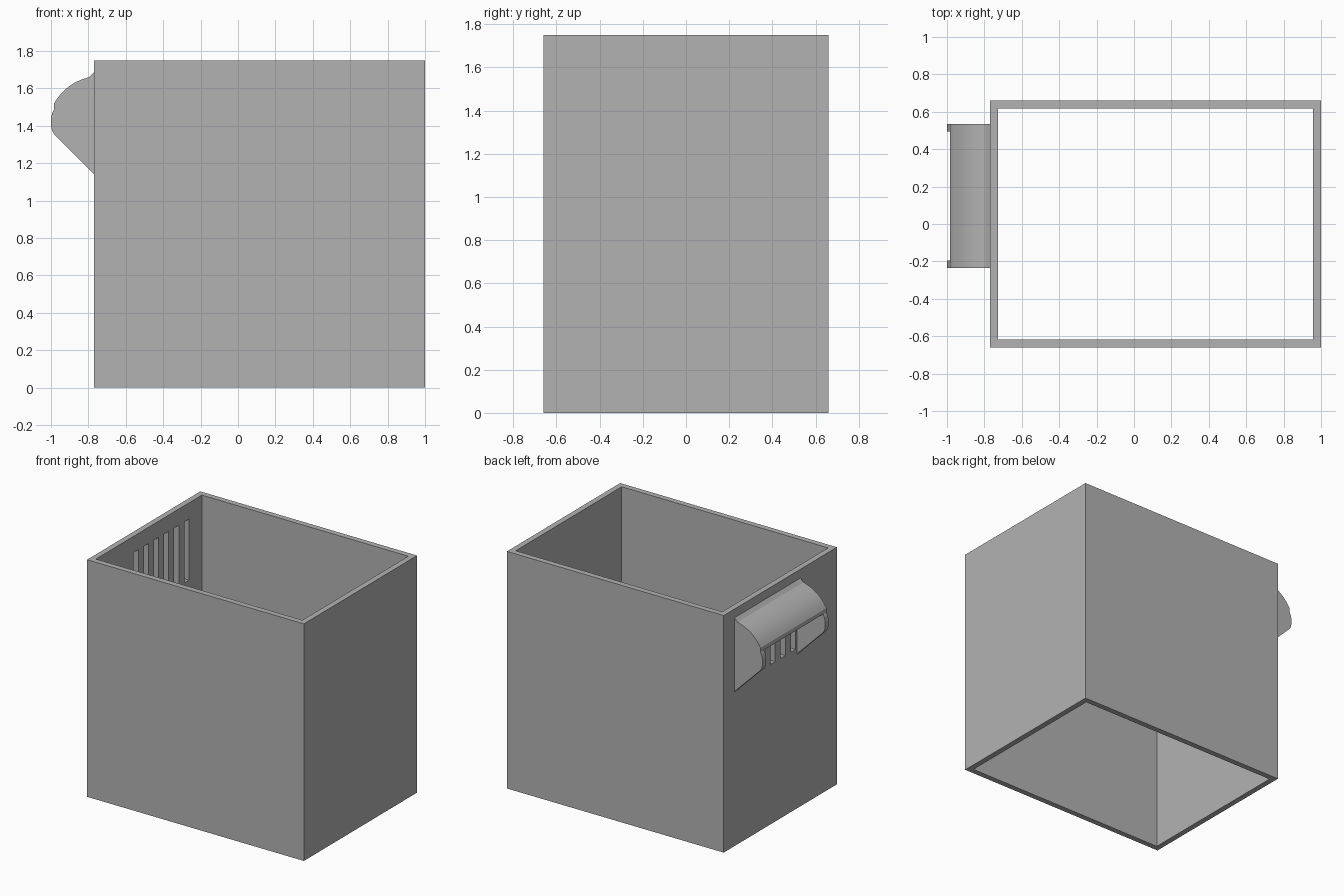
import bpy, bmesh
from mathutils import Vector

if "Cube" in bpy.data.objects:
    bpy.data.objects.remove(bpy.data.objects["Cube"], do_unlink=True)

# One plain grey for everything
grey = bpy.data.materials.new("plain grey")
grey.use_nodes = True
colour = (0.45, 0.45, 0.45, 1)
grey.diffuse_color = colour
grey.node_tree.nodes["Principled BSDF"].inputs["Base Color"].default_value = colour


def finish(name, bm):
    bmesh.ops.recalc_face_normals(bm, faces=bm.faces)
    mesh = bpy.data.meshes.new(name)
    bm.to_mesh(mesh)
    bm.free()
    mesh.materials.append(grey)
    obj = bpy.data.objects.new(name, mesh)
    bpy.context.collection.objects.link(obj)
    return obj


def add_box(bm, low, high):
    low, high = Vector(low), Vector(high)
    verts = bmesh.ops.create_cube(bm, size=1)["verts"]
    for v in verts:
        v.co = (low + high) / 2 + v.co * (high - low)


def extrude_profile(name, points, y0, y1):
    """Extrude an x-z outline along y."""
    bm = bmesh.new()
    face = bm.faces.new([bm.verts.new((x, y0, z)) for x, z in points])
    new = bmesh.ops.extrude_face_region(bm, geom=[face])["geom"]
    verts = [g for g in new if isinstance(g, bmesh.types.BMVert)]
    bmesh.ops.translate(bm, verts=verts, vec=(0, y1 - y0, 0))
    return finish(name, bm)


def activate(obj):
    bpy.ops.object.select_all(action="DESELECT")
    obj.select_set(True)
    bpy.context.view_layer.objects.active = obj


# Box sleeve, open at top and bottom
X0, X1, Y, H, WALL = -0.77, 1.0, 0.66, 1.75, 0.042
bm = bmesh.new()
rings = []
for inset, z in ((0, 0), (0, H), (WALL, H), (WALL, 0)):
    a, b, y = X0 + inset, X1 - inset, Y - inset
    rings.append([bm.verts.new((px, py, z))
                  for px, py in ((a, -y), (b, -y), (b, y), (a, y))])
for i, ring in enumerate(rings):
    above = rings[(i + 1) % 4]
    for j in range(4):
        k = (j + 1) % 4
        bm.faces.new((ring[j], ring[k], above[k], above[j]))
sleeve = finish("box_sleeve", bm)

# Vent slots cut through the right wall
bm = bmesh.new()
for i in range(6):
    y = -0.15 + i * 0.118
    add_box(bm, (X0 - 0.05, y - 0.027, 1.18), (X0 + WALL + 0.05, y + 0.027, 1.63))
cutter = finish("slot_cutter", bm)
cutter.hide_render = True
cut = sleeve.modifiers.new("slots", "BOOLEAN")
cut.operation, cut.solver, cut.object = "DIFFERENCE", "EXACT", cutter
activate(sleeve)
bpy.ops.object.modifier_apply(modifier=cut.name)
bpy.data.objects.remove(cutter, do_unlink=True)

# Curved vent hood with a small flare against the wall
start, bend, end = Vector((-0.795, 1.66)), Vector((-0.92, 1.63)), Vector((-0.983, 1.52))
steps = 14
curve = []
for i in range(steps + 1):
    t = i / steps
    curve.append(tuple(start * (1 - t) ** 2 + bend * 2 * t * (1 - t) + end * t * t))
outer = [(X0, 1.685)] + curve
inner = [(x, z - 0.03) for x, z in outer]
HOOD0, HOOD1, PLATE = -0.235, 0.535, 0.04
roof = extrude_profile("hood_roof", outer + inner[::-1], HOOD0, HOOD1)
activate(roof)
bpy.ops.object.shade_smooth_by_angle(angle=0.5)

# Hood side plates with a rounded nose and a sloping lower edge
nose = [(-0.993, 1.468), (-1.0, 1.44), (-1.0, 1.405), (-0.995, 1.375),
        (-0.982, 1.353), (X0, 1.14)]
for name, y in (("front_side_plate", HOOD0), ("back_side_plate", HOOD1 - PLATE)):
    extrude_profile(name, inner + nose, y, y + PLATE)
